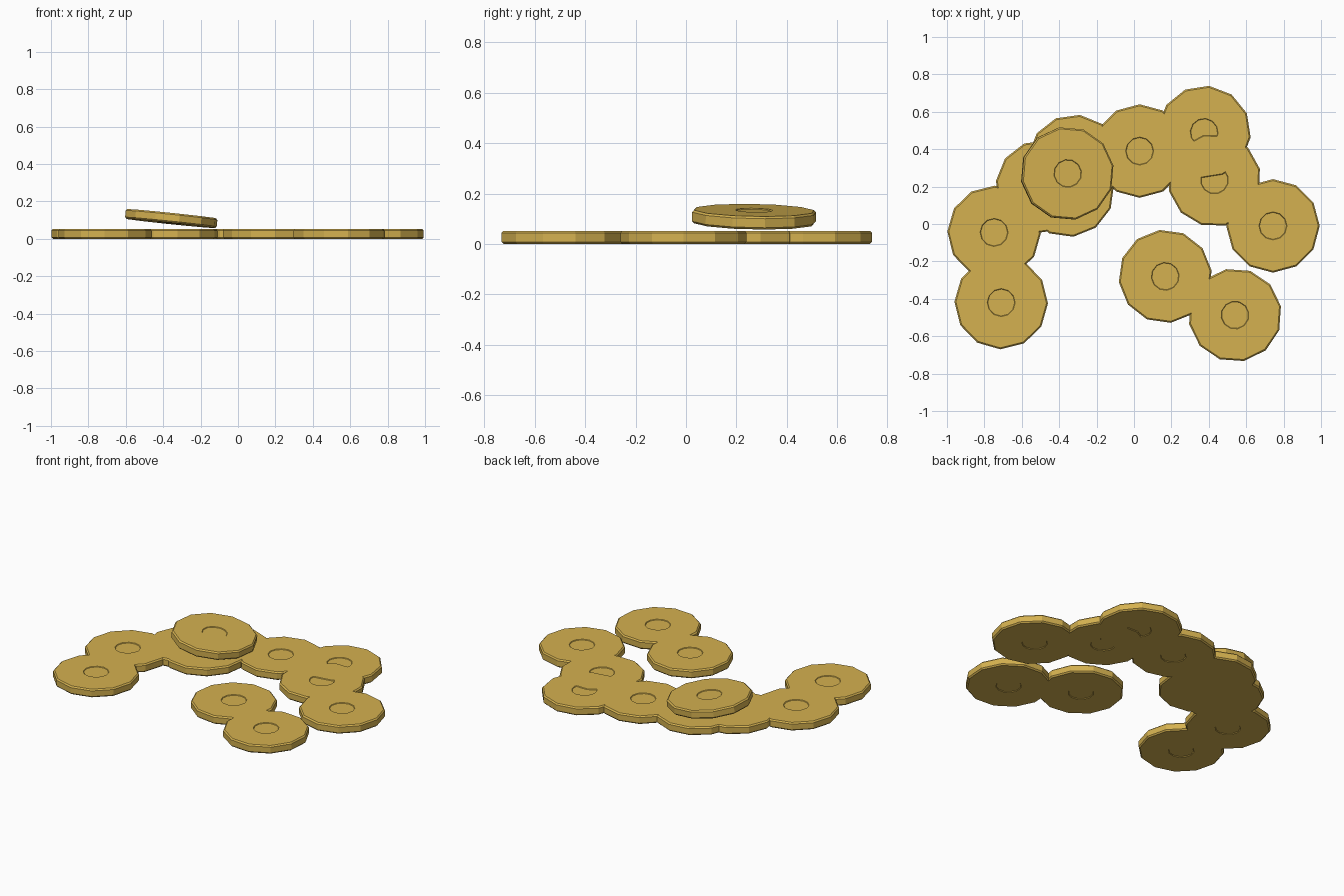
import bpy, bmesh
from math import radians, sin, cos, pi

if "Cube" in bpy.data.objects:
    bpy.data.objects.remove(bpy.data.objects["Cube"])

SIDES, RADIUS, THICK = 12, 0.25, 0.052
BEVEL, DISH_R, DISH_D = 0.008, 0.075, 0.004

gold = bpy.data.materials.new("gold")
gold.diffuse_color = (0.66, 0.44, 0.08, 1)
gold.use_nodes = True
gold.node_tree.nodes["Principled BSDF"].inputs["Base Color"].default_value = gold.diffuse_color

# Coin section from lower centre dish, round the bevelled rim, to upper dish
h = THICK / 2
lower = [(DISH_R - 0.003, -h + DISH_D), (DISH_R, -h),
         (RADIUS - BEVEL, -h), (RADIUS, -h + BEVEL)]
profile = lower + [(r, -z) for r, z in reversed(lower)]

bm = bmesh.new()
rings = [[bm.verts.new((r * cos(2 * pi * i / SIDES), r * sin(2 * pi * i / SIDES), z))
          for i in range(SIDES)] for r, z in profile]
for a, b in zip(rings, rings[1:]):
    for i in range(SIDES):
        j = (i + 1) % SIDES
        bm.faces.new((a[i], a[j], b[j], b[i]))
bm.faces.new(rings[0][::-1])
bm.faces.new(rings[-1])
bmesh.ops.recalc_face_normals(bm, faces=bm.faces)
coin_mesh = bpy.data.meshes.new("coin")
bm.to_mesh(coin_mesh)
bm.free()
coin_mesh.materials.append(gold)


def coin(name, x, y, turn, z=h, tilt=0):
    ob = bpy.data.objects.new(name, coin_mesh)
    ob.location = (x, y, z)
    ob.rotation_euler = (0, radians(tilt), radians(turn))
    bpy.context.collection.objects.link(ob)


# Flat coins scattered on the ground: x, y, turn in degrees
flat = [(-0.71, -0.42, -1), (-0.748, -0.045, -1), (-0.49, 0.20, -7),
        (-0.355, 0.18, 7), (-0.32, 0.335, -7), (0.03, 0.39, 0),
        (0.375, 0.49, -6), (0.43, 0.235, 14), (0.743, -0.01, 0),
        (0.167, -0.28, 7), (0.54, -0.487, 11)]
for n, (x, y, turn) in enumerate(flat, 1):
    coin(f"flat_coin_{n}", x, y, turn)

# Tilted coin resting above the others
coin("tilted_coin", -0.357, 0.27, 10, z=0.108, tilt=6)
